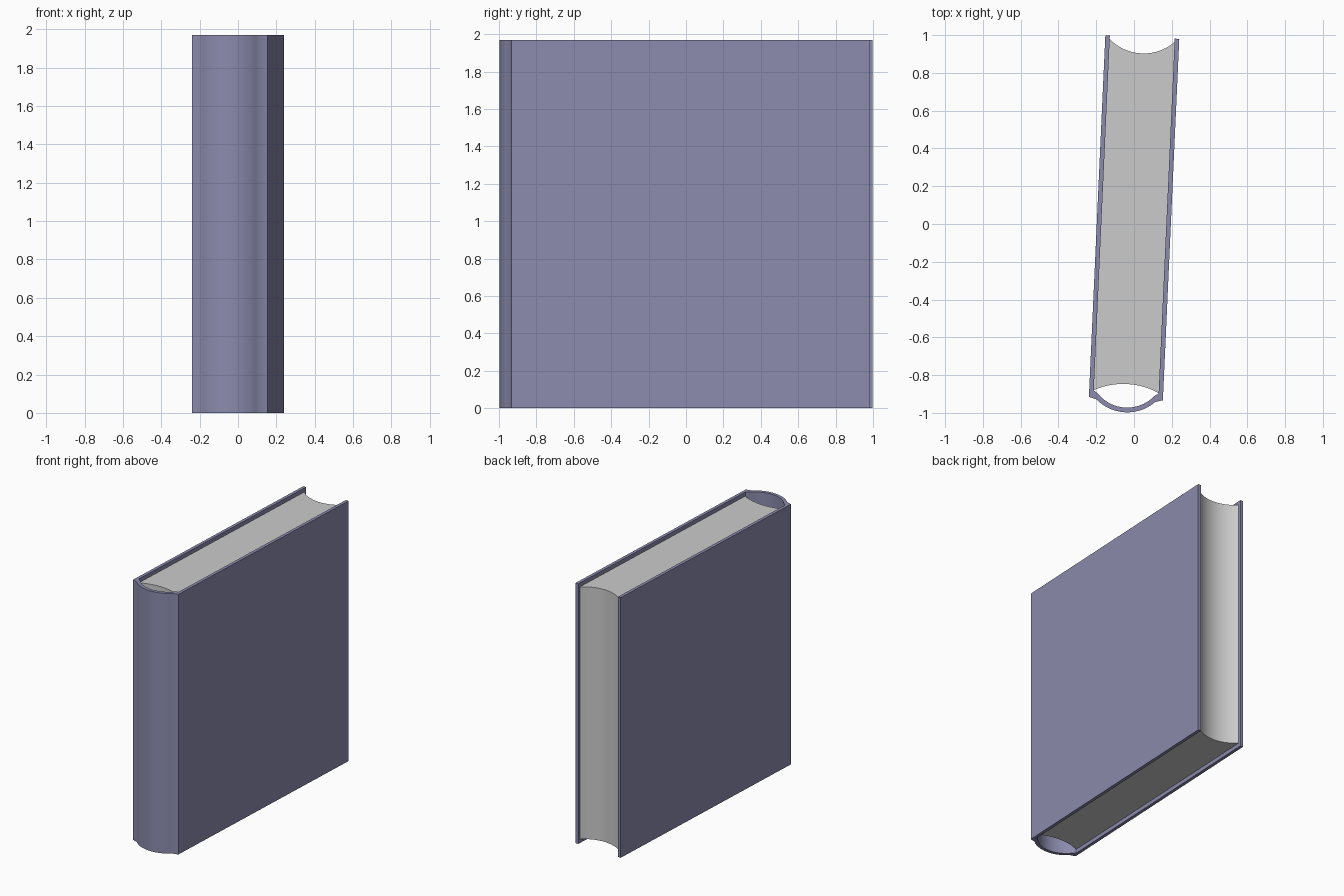
import bpy, bmesh, math

if "Cube" in bpy.data.objects:
    bpy.data.objects.remove(bpy.data.objects["Cube"])

TILT = math.radians(-2.6)   # the book stands slightly turned
HEIGHT = 1.97
HALF_W, INNER_W = 0.196, 0.172
SEG = 14


def arc(half_width, v_end, v_mid):
    """Circular arc from -half_width to +half_width with its crown at v_mid."""
    sag = v_mid - v_end
    r = (half_width ** 2 + sag ** 2) / (2 * abs(sag))
    a = math.asin(half_width / r)
    s = 1 if sag > 0 else -1
    pts = []
    for i in range(SEG + 1):
        t = -a + 2 * a * i / SEG
        pts.append((r * math.sin(t), v_mid - s * r * (1 - math.cos(t))))
    return pts


def prism(name, rail_a, rail_b, z0, z1, color=None):
    """Solid between two paired plan-view rails, extruded from z0 to z1."""
    bm = bmesh.new()
    a = [bm.verts.new((x, y, z0)) for x, y in rail_a]
    b = [bm.verts.new((x, y, z0)) for x, y in rail_b]
    faces = [bm.faces.new((a[i], a[i + 1], b[i + 1], b[i])) for i in range(len(a) - 1)]
    top = bmesh.ops.extrude_face_region(bm, geom=faces)["geom"]
    bmesh.ops.translate(bm, vec=(0, 0, z1 - z0),
                        verts=[g for g in top if isinstance(g, bmesh.types.BMVert)])
    bmesh.ops.recalc_face_normals(bm, faces=bm.faces)
    mesh = bpy.data.meshes.new(name)
    bm.to_mesh(mesh)
    bm.free()
    ob = bpy.data.objects.new(name, mesh)
    bpy.context.collection.objects.link(ob)
    ob.rotation_euler.z = TILT
    ob.location.x = -0.001
    if color:
        mat = bpy.data.materials.new(name + "_colour")
        mat.diffuse_color = color
        mat.use_nodes = True
        mat.node_tree.nodes["Principled BSDF"].inputs["Base Color"].default_value = mat.diffuse_color
        mesh.materials.append(mat)
    bpy.ops.object.select_all(action='DESELECT')
    ob.select_set(True)
    bpy.context.view_layer.objects.active = ob
    bpy.ops.object.shade_smooth_by_angle(angle=math.radians(25))
    return ob


# Hard cover: two boards joined by a rounded spine
outer = [(-HALF_W, 0.99), (-HALF_W, -0.925)] + arc(0.155, -0.937, -0.998) \
    + [(HALF_W, -0.925), (HALF_W, 0.99)]
inner = [(-INNER_W, 0.99), (-INNER_W, -0.89)] + arc(0.150, -0.905, -0.973) \
    + [(INNER_W, -0.89), (INNER_W, 0.99)]
prism("book_cover", outer, inner, 0, HEIGHT, (0.26, 0.26, 0.42, 1))

# Page block: hollow fore-edge, and a hollow gap behind the spine
prism("page_block", arc(INNER_W, 0.972, 0.904), arc(INNER_W, -0.888, -0.848),
      0.03, HEIGHT - 0.03)
